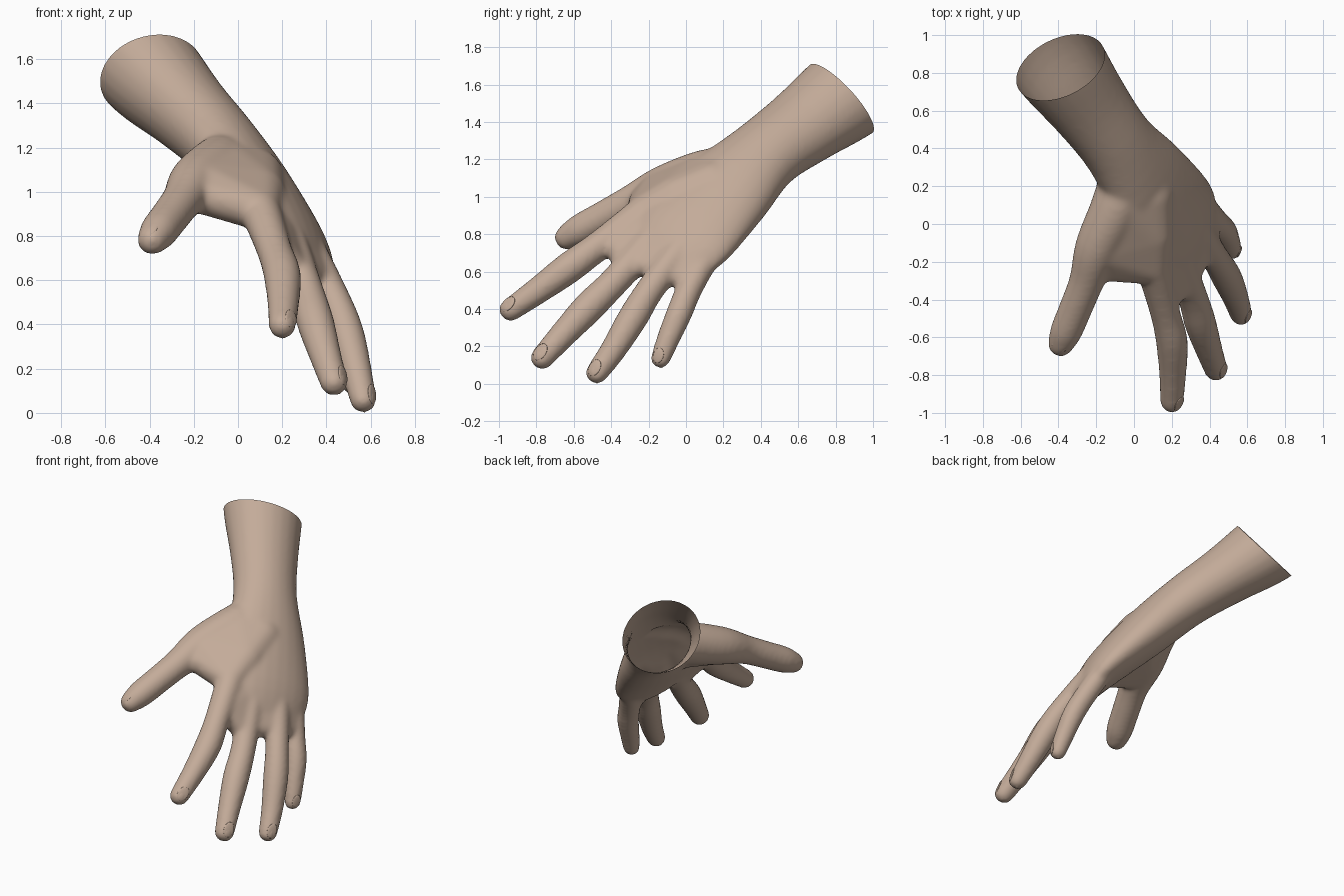
import bpy, bmesh, math
from mathutils import Vector, Matrix

if "Cube" in bpy.data.objects:
    bpy.data.objects.remove(bpy.data.objects["Cube"])

BACK = Vector((0.74, -0.12, 0.66)).normalized()      # direction the back of the hand faces
THUMB_BACK = Vector((-0.15, -0.2, 0.95)).normalized()

skin = bpy.data.materials.new("skin")
skin.diffuse_color = (0.55, 0.41, 0.32, 1)
skin.use_nodes = True
skin.node_tree.nodes["Principled BSDF"].inputs["Base Color"].default_value = skin.diffuse_color


def spline(rows, steps=4):
    """Catmull-Rom through rows of (x, y, z, half width, half thickness)."""
    out = []
    for i in range(len(rows) - 1):
        p = [rows[min(max(i + k, 0), len(rows) - 1)] for k in (-1, 0, 1, 2)]
        for s in range(steps):
            t = s / steps
            out.append([0.5 * (2 * b + (c - a) * t + (2 * a - 5 * b + 4 * c - d) * t * t
                               + (3 * b - a - 3 * c + d) * t ** 3)
                        for a, b, c, d in zip(*p)])
    out.append(list(rows[-1]))
    return out


def loft(bm, rows, back=BACK, seg=24):
    """Closed elliptical tube with rounded ends."""
    rows = [r if len(r) == 5 else (*r, r[3]) for r in rows]
    pts = spline(rows)
    pos = [Vector(p[:3]) for p in pts]
    n = len(pts)
    rings = []
    for i in range(n):
        t = (pos[min(i + 1, n - 1)] - pos[max(i - 1, 0)]).normalized()
        side = t.cross(back).normalized()
        up = side.cross(t)
        w, h = pts[i][3], pts[i][4]
        sweep = [0]
        if i == 0:
            sweep = [-80, -55, -30, 0]
        elif i == n - 1:
            sweep = [0, 30, 55, 80]
        for a in sweep:
            a = math.radians(a)
            c = pos[i] + t * min(w, h) * 0.9 * math.sin(a)
            k = math.cos(a)
            rings.append([bm.verts.new(c + side * w * k * math.cos(j * math.tau / seg)
                                       + up * h * k * math.sin(j * math.tau / seg))
                          for j in range(seg)])
    faces = [bm.faces.new(rings[0]), bm.faces.new(rings[-1])]
    for a, b in zip(rings, rings[1:]):
        for j in range(seg):
            k = (j + 1) % seg
            faces.append(bm.faces.new((a[j], a[k], b[k], b[j])))
    bmesh.ops.recalc_face_normals(bm, faces=faces)


def hull(bm, balls):
    """Convex skin around balls given as (x, y, z, radius)."""
    tmp = bmesh.new()
    for x, y, z, r in balls:
        bmesh.ops.create_icosphere(tmp, subdivisions=3, radius=r,
                                   matrix=Matrix.Translation((x, y, z)))
    bmesh.ops.delete(tmp, geom=tmp.faces[:], context='FACES_ONLY')
    bmesh.ops.delete(tmp, geom=tmp.edges[:], context='EDGES_FACES')
    res = bmesh.ops.convex_hull(tmp, input=tmp.verts[:])
    loose = [v for v in tmp.verts if not v.link_faces]
    bmesh.ops.delete(tmp, geom=loose, context='VERTS')
    bmesh.ops.recalc_face_normals(tmp, faces=tmp.faces[:])
    me = bpy.data.meshes.new("web_part")
    tmp.to_mesh(me)
    tmp.free()
    bm.from_mesh(me)
    bpy.data.meshes.remove(me)


# Finger centre lines: knuckle, base, middle joint, end joint, tip
fingers = {
    "index": [(0.10, -0.22, 0.92, .092), (0.165, -0.47, 0.735, .08), (0.2, -0.62, 0.625, .085),
              (0.205, -0.79, 0.50, .073), (0.2, -0.943, 0.393, .062)],
    "middle": [(0.20, -0.12, 0.84, .09), (0.305, -0.37, 0.56, .08), (0.35, -0.52, 0.41, .085),
               (0.395, -0.66, 0.26, .073), (0.435, -0.773, 0.135, .063)],
    "ring": [(0.29, 0.02, 0.78, .085), (0.43, -0.18, 0.52, .076), (0.49, -0.28, 0.36, .081),
             (0.538, -0.39, 0.18, .07), (0.567, -0.48, 0.055, .06)],
    "little": [(0.33, 0.14, 0.73, .07), (0.425, 0.02, 0.51, .07), (0.475, -0.035, 0.38, .07),
               (0.502, -0.095, 0.24, .062), (0.52, -0.138, 0.13, .053)],
}
thumb = [(-0.06, 0.28, 1.16, .11), (-0.085, 0.11, 1.12, .135), (-0.19, -0.12, 1.045, .122),
         (-0.25, -0.30, 0.965, .094), (-0.31, -0.45, 0.885, .088), (-0.36, -0.57, 0.82, .085),
         (-0.39, -0.64, 0.78, .068)]
# Flesh bridging thumb to palm, and finger to finger
webs = [
    [(-0.06, 0.26, 1.16, .115), (-0.085, 0.11, 1.12, .132), (-0.19, -0.13, 1.04, .115),
     (-0.20, -0.215, 0.995, .085), (0.10, -0.23, 0.915, .092), (0.09, -0.05, 0.99, .125),
     (0.07, 0.15, 1.06, .14)],
    [(0.10, -0.22, 0.91, .085), (0.20, -0.12, 0.83, .085), (0.15, -0.40, 0.785, .068),
     (0.275, -0.31, 0.625, .068)],
    [(0.20, -0.12, 0.83, .085), (0.29, 0.02, 0.77, .08), (0.28, -0.285, 0.645, .064),
     (0.38, -0.11, 0.61, .062)],
    [(0.29, 0.02, 0.77, .08), (0.335, 0.13, 0.72, .07), (0.39, -0.115, 0.59, .06),
     (0.405, 0.045, 0.555, .06)],
]

bm = bmesh.new()
# Forearm, wrist and palm
loft(bm, [(-0.52, 1.02, 1.68, .275, .24), (-0.385, 0.83, 1.525, .258, .231),
          (-0.23, 0.62, 1.37, .226, .192), (-0.08, 0.415, 1.22, .215, .17),
          (0.07, 0.21, 1.03, .275, .158), (0.225, -0.01, 0.815, .315, .125),
          (0.295, -0.12, 0.68, .275, .09)])
for rows in fingers.values():
    loft(bm, rows)
loft(bm, thumb, THUMB_BACK)
for balls in webs:
    hull(bm, balls)

mesh = bpy.data.meshes.new("hand")
bm.to_mesh(mesh)
bm.free()
hand = bpy.data.objects.new("hand", mesh)
bpy.context.collection.objects.link(hand)
bpy.context.view_layer.objects.active = hand
hand.select_set(True)

# Fuse the parts into one smooth skin
fuse = hand.modifiers.new("fuse", 'REMESH')
fuse.mode = 'VOXEL'
fuse.voxel_size = 0.014
soften = hand.modifiers.new("soften", 'SMOOTH')
soften.factor = 0.5
soften.iterations = 14
for m in ("fuse", "soften"):
    bpy.ops.object.modifier_apply(modifier=m)

# Cut the forearm open
bm = bmesh.new()
bm.from_mesh(hand.data)
bmesh.ops.bisect_plane(bm, geom=bm.verts[:] + bm.edges[:] + bm.faces[:],
                       plane_co=(-0.385, 0.83, 1.525), plane_no=(-0.28, 0.72, 0.63),
                       clear_outer=True)
for f in bm.faces:
    f.smooth = True
bm.to_mesh(hand.data)
bm.free()
hand.data.materials.clear()
hand.data.materials.append(skin)


# Nails: thin curved plates set into the finger ends
def nail(name, rows, back):
    a, b = Vector(rows[-2][:3]), Vector(rows[-1][:3])
    t = (b - a).normalized()
    side = t.cross(back).normalized()
    up = side.cross(t)
    r = rows[-1][3]
    bm = bmesh.new()
    bmesh.ops.create_uvsphere(bm, u_segments=20, v_segments=10, radius=1)
    rot = Matrix((side, t, up)).transposed().to_4x4()
    tilt = Matrix.Rotation(math.radians(-14), 4, 'X')
    bm.transform(Matrix.Translation(b + up * r * 0.82 - t * r * 0.2) @ rot @ tilt
                 @ Matrix.Diagonal((r * 0.58, r * 0.8, r * 0.14, 1)))
    bmesh.ops.recalc_face_normals(bm, faces=bm.faces[:])
    for f in bm.faces:
        f.smooth = True
    me = bpy.data.meshes.new(name)
    bm.to_mesh(me)
    bm.free()
    me.materials.append(skin)
    bpy.context.collection.objects.link(bpy.data.objects.new(name, me))


for key, rows in fingers.items():
    nail(key + "_nail", rows, BACK)
nail("thumb_nail", thumb, THUMB_BACK)
